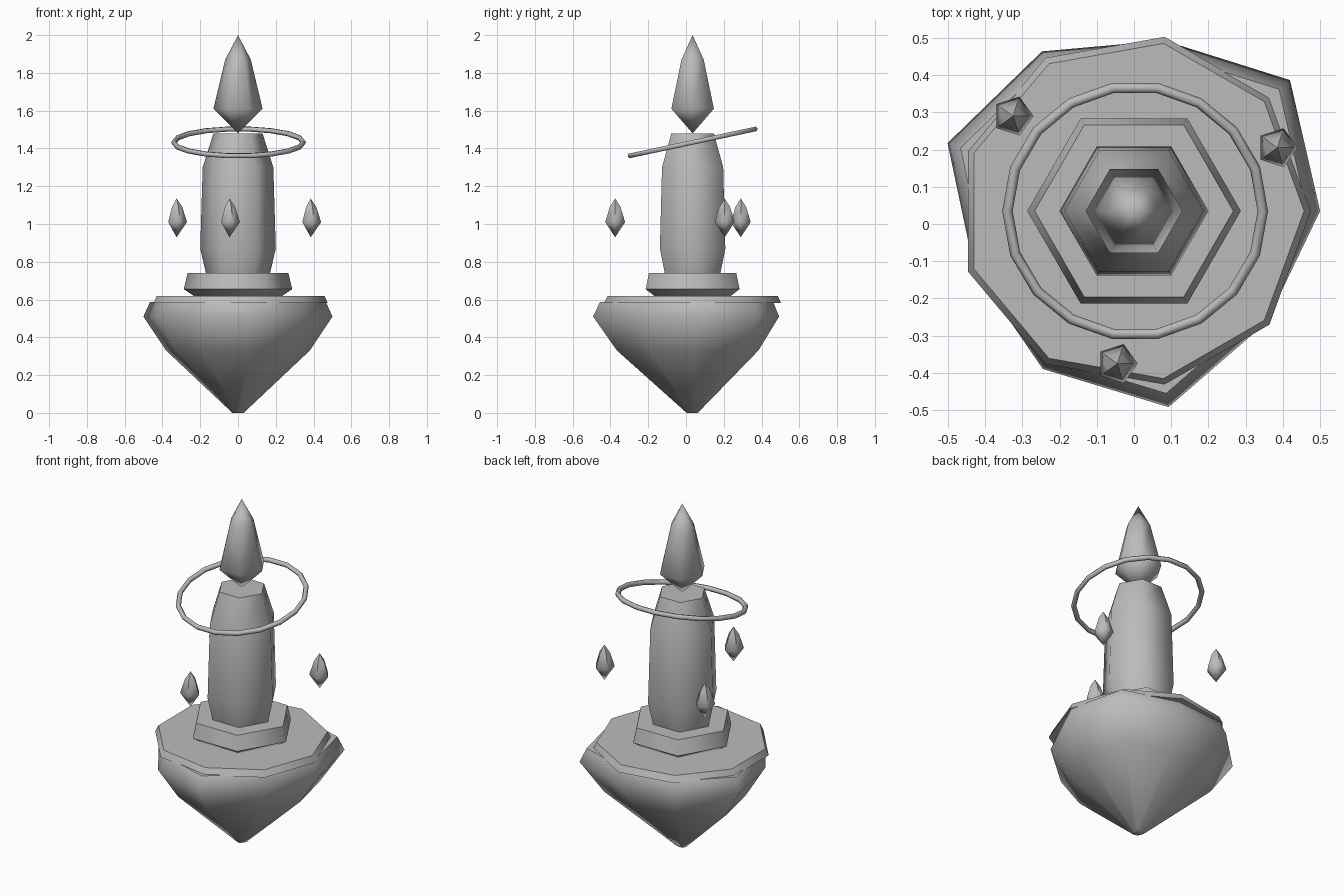
import bpy, bmesh, math

CENTRE_Y = 0.035

cube = bpy.data.objects.get("Cube")
if cube:
    bpy.data.objects.remove(cube, do_unlink=True)

stone = bpy.data.materials.new("grey stone")
stone.use_nodes = True
stone.diffuse_color = (0.5, 0.5, 0.5, 1)
stone.node_tree.nodes["Principled BSDF"].inputs["Base Color"].default_value = (0.5, 0.5, 0.5, 1)


def finish(obj, name):
    obj.name = obj.data.name = name
    obj.data.materials.append(stone)
    bpy.ops.object.select_all(action='DESELECT')
    obj.select_set(True)
    bpy.context.view_layer.objects.active = obj
    bpy.ops.object.shade_smooth_by_angle(angle=math.radians(62))


def lathe(name, sides, profile, location=(0, CENTRE_Y, 0), jitter=None):
    """Stack rings of (radius, z); zero radius closes to a point."""
    bm = bmesh.new()
    rings = []
    for r, z in profile:
        ring = []
        for i in range(1 if r == 0 else sides):
            a = math.tau * i / sides
            k = r * (jitter[i] if jitter else 1)
            ring.append(bm.verts.new((k * math.cos(a), k * math.sin(a), z)))
        rings.append(ring)
    for low, high in zip(rings, rings[1:]):
        for i in range(sides):
            j = (i + 1) % sides
            if len(low) == 1:
                bm.faces.new((low[0], high[j], high[i]))
            elif len(high) == 1:
                bm.faces.new((low[i], low[j], high[0]))
            else:
                bm.faces.new((low[i], low[j], high[j], high[i]))
    if len(rings[0]) > 1:
        bm.faces.new(rings[0][::-1])
    if len(rings[-1]) > 1:
        bm.faces.new(rings[-1])
    mesh = bpy.data.meshes.new(name)
    bm.to_mesh(mesh)
    bm.free()
    obj = bpy.data.objects.new(name, mesh)
    obj.location = location
    bpy.context.collection.objects.link(obj)
    finish(obj, name)


# Floating rock with an uneven outline
lathe("floating_rock", 9, [(0.03, 0), (0.38, 0.33), (0.5, 0.51), (0.465, 0.588)],
      jitter=[1, 1.094, 0.93, 0.99, 1.066, 0.914, 0.98, 1.07, 0.93])

# Ground slab, plinth and tower
lathe("ground_slab", 9, [(0.475, 0.583), (0.457, 0.62)])
lathe("plinth", 6, [(0.235, 0.62), (0.287, 0.655), (0.267, 0.74)])
lathe("tower", 6, [(0.17, 0.74), (0.2, 0.87), (0.187, 1.3), (0.13, 1.48)])

# Crystal on top
lathe("crystal", 6, [(0, 1.48), (0.13, 1.61), (0.068, 1.87), (0, 2)])

# Small shards hovering around the tower
for i, (x, y) in enumerate([(-0.325, 0.29), (0.385, 0.205), (-0.045, -0.375)]):
    lathe(f"shard_{i + 1}", 5, [(0, 0.93), (0.055, 1.01), (0.03, 1.09), (0, 1.135)], (x, y, 0))

# Tilted halo ring
bpy.ops.mesh.primitive_torus_add(major_segments=18, minor_segments=6, major_radius=0.343,
                                 minor_radius=0.014, location=(0.003, CENTRE_Y, 1.432),
                                 rotation=(math.radians(12), 0, 0))
finish(bpy.context.object, "halo_ring")
